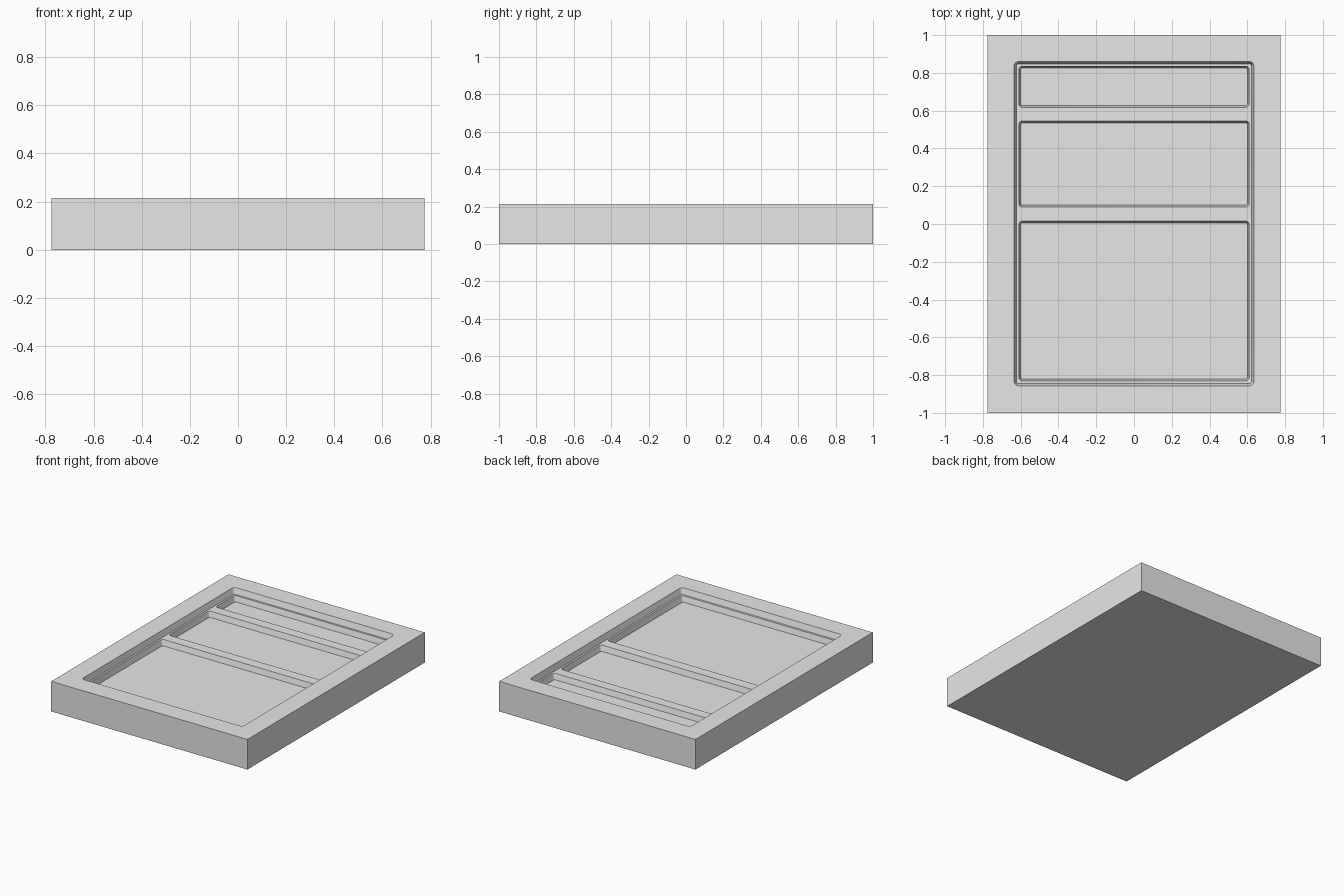
import bpy
import bmesh
from math import sin, cos, pi

WIDTH, LENGTH, HEIGHT = 1.55, 2.0, 0.215
RECESS_FLOOR = HEIGHT - 0.042
POCKET_FLOOR = RECESS_FLOOR - 0.04
LIFT = 0.01          # how far each cutter rises above the surface it cuts
CORNER_STEPS = 5

if "Cube" in bpy.data.objects:
    bpy.data.objects.remove(bpy.data.objects["Cube"], do_unlink=True)

grey = bpy.data.materials.new("plain grey")
grey.use_nodes = True
grey.diffuse_color = (0.8, 0.8, 0.8, 1)
grey.node_tree.nodes["Principled BSDF"].inputs["Base Color"].default_value = (0.8, 0.8, 0.8, 1)


def rounded_ring(bm, half_x, y0, y1, radius, z):
    """Closed loop of vertices around a rounded rectangle."""
    corners = [(half_x, y1), (-half_x, y1), (-half_x, y0), (half_x, y0)]
    signs = [(1, 1), (-1, 1), (-1, -1), (1, -1)]
    ring = []
    for quarter, ((x, y), (sx, sy)) in enumerate(zip(corners, signs)):
        for step in range(CORNER_STEPS + 1):
            a = (quarter + step / CORNER_STEPS) * pi / 2
            ring.append(bm.verts.new((x - sx * radius + radius * cos(a),
                                      y - sy * radius + radius * sin(a), z)))
    return ring


def tray_cutter(name, half_x, y0, y1, radius, top, floor, draft):
    """Rounded block with drafted walls; its rim has the given size at height top."""
    bm = bmesh.new()
    slope = draft / (top - floor)
    rings = []
    for z in (floor, top + LIFT):
        grow = (z - top) * slope
        rings.append(rounded_ring(bm, half_x + grow, y0 - grow, y1 + grow, radius + grow, z))
    low, high = rings
    n = len(low)
    for i in range(n):
        j = (i + 1) % n
        bm.faces.new((low[i], low[j], high[j], high[i]))
    bm.faces.new(low[::-1])
    bm.faces.new(high)
    mesh = bpy.data.meshes.new(name)
    bm.to_mesh(mesh)
    bm.free()
    mesh.materials.append(grey)
    cutter = bpy.data.objects.new(name, mesh)
    cutter.hide_render = True
    bpy.context.collection.objects.link(cutter)
    return cutter


# Solid slab
bpy.ops.mesh.primitive_cube_add(size=1, location=(0, 0, HEIGHT / 2))
slab = bpy.context.object
slab.name = "tray_slab"
slab.scale = (WIDTH, LENGTH, HEIGHT)
bpy.ops.object.transform_apply(location=True, rotation=False, scale=True)
slab.data.materials.append(grey)

# Shallow recess, then three compartments sunk into its floor
cutters = [tray_cutter("recess_cutter", 0.635, -0.857, 0.86, 0.025,
                       HEIGHT, RECESS_FLOOR, 0.012)]
for label, y0, y1 in (("small", 0.618, 0.835),
                      ("medium", 0.09, 0.545),
                      ("large", -0.83, 0.015)):
    cutters.append(tray_cutter(label + "_compartment_cutter", 0.61, y0, y1, 0.018,
                               RECESS_FLOOR, POCKET_FLOOR, 0.01))

bpy.context.view_layer.objects.active = slab
for cutter in cutters:
    cut = slab.modifiers.new(cutter.name, "BOOLEAN")
    cut.operation = "DIFFERENCE"
    cut.solver = "EXACT"
    cut.object = cutter
    bpy.ops.object.modifier_apply(modifier=cut.name)
    bpy.data.objects.remove(cutter, do_unlink=True)

# Smooth the rounded corners while keeping rims crisp
bpy.ops.object.shade_smooth_by_angle(angle=pi / 6)
